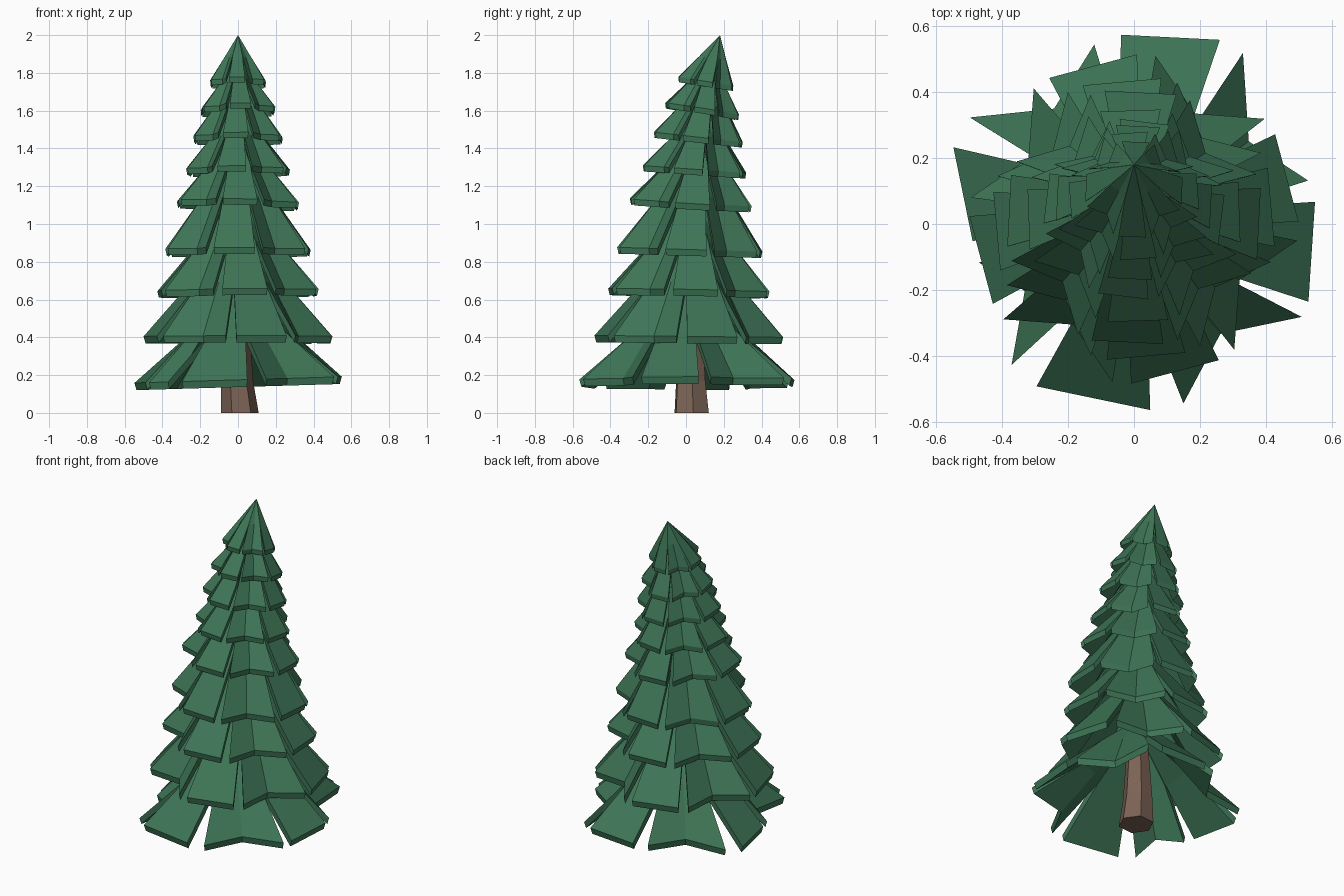
import bpy, bmesh, math
from mathutils import Vector, Matrix

if "Cube" in bpy.data.objects:
    bpy.data.objects.remove(bpy.data.objects["Cube"])


def material(name, rgb):
    m = bpy.data.materials.new(name)
    m.diffuse_color = (*rgb, 1)
    m.use_nodes = True
    m.node_tree.nodes["Principled BSDF"].inputs["Base Color"].default_value = m.diffuse_color
    return m


green = material("pine green", (0.048, 0.178, 0.093))
brown = material("bark brown", (0.2, 0.125, 0.09))


def finish(bm, name, mat):
    bmesh.ops.recalc_face_normals(bm, faces=bm.faces)
    me = bpy.data.meshes.new(name)
    bm.to_mesh(me)
    bm.free()
    me.materials.append(mat)
    ob = bpy.data.objects.new(name, me)
    bpy.context.collection.objects.link(ob)


def polar(r, deg):
    a = math.radians(deg)
    return Vector((r * math.cos(a), r * math.sin(a), 0))


def bough(bm, rim, full, apex, t, tilt, centre):
    """Thick bough: rim (angle, radius) points, widening to `full` angles halfway up to the apex."""
    n = len(rim)
    mean_r = (rim[0][1] + rim[-1][1]) / 2
    outer = [centre + tilt @ polar(r, a) for a, r in rim]
    base = (centre + apex) / 2
    half = [base + tilt @ polar(0.5 * (0.6 * r + 0.4 * (mean_r if n == 2 or i != 1 else 0.92 * mean_r)), f)
            for i, ((a, r), f) in enumerate(zip(rim, full))]
    down = Vector((0, 0, t))
    top = [[bm.verts.new(p) for p in row] for row in (outer, half)]
    low = [[bm.verts.new(centre + (p - centre) * 0.98 - down) for p in outer],
           [bm.verts.new(p - down * 1.3) for p in half]]
    a, b = bm.verts.new(apex), bm.verts.new(apex - down * 1.4)
    for i in range(n - 1):
        j = i + 1
        bm.faces.new((top[0][i], top[0][j], top[1][j], top[1][i]))
        bm.faces.new((top[1][i], top[1][j], a))
        bm.faces.new((low[0][j], low[0][i], low[1][i], low[1][j]))
        bm.faces.new((low[1][j], low[1][i], b))
        bm.faces.new((top[0][j], top[0][i], low[0][i], low[0][j]))
    for e in (0, n - 1):
        bm.faces.new((top[0][e], top[1][e], low[1][e], low[0][e]))
        bm.faces.new((top[1][e], a, b, low[1][e]))


# Tiers: rim z, tip radius, centre y, apex z, apex y, front angle, tilt x, tilt y
TIERS = [
    (0.175, 0.575, 0.000, 0.68, 0.02, -102, 0.00, -0.03),
    (0.405, 0.500, 0.015, 0.98, 0.03, -75, -0.01, 0.00),
    (0.650, 0.435, 0.015, 1.16, 0.04, -85, -0.02, -0.01),
    (0.865, 0.395, 0.020, 1.42, 0.07, -93, -0.03, 0.00),
    (1.115, 0.333, 0.025, 1.51, 0.08, -88, -0.06, 0.02),
    (1.290, 0.278, 0.045, 1.64, 0.10, -97, -0.07, 0.00),
    (1.460, 0.243, 0.065, 1.80, 0.13, -93, -0.11, 0.00),
    (1.610, 0.202, 0.085, 1.88, 0.14, -86, -0.16, -0.02),
    (1.755, 0.152, 0.105, 2.00, 0.18, -92, -0.16, 0.00),
]
# Bottom tier is irregular: end angles and radii of each flat and creased bough
FLATS = [(-121, 0.575, -85, 0.567), (-24, 0.58, 7, 0.554), (65, 0.617, 94, 0.576), (157, 0.596, 186, 0.493)]
CREASED = [(-74.6, 0.565, -29, 0.582), (14, 0.545, 57.5, 0.616), (102.5, 0.558, 147, 0.594), (194, 0.485, 229, 0.567)]

for n, (z, r, cy, az, ay, ang, tx, ty) in enumerate(TIERS, 1):
    bm = bmesh.new()
    tilt = Matrix.Rotation(tx, 3, 'X') @ Matrix.Rotation(ty, 3, 'Y')
    centre, apex = Vector((0, cy, z)), Vector((0, ay, az))
    t = 0.024 + 0.025 * r
    for k in range(4):
        d = ang + 90 * k
        # flat bough, then a bough creased inward along its middle
        f = (d - 16, r, d + 16, r)
        c = (d + 22.5, r, d + 67.5, r)
        if n == 1:
            f, c = FLATS[k], CREASED[k]
        bough(bm, [f[:2], f[2:]], [d - 20, d + 20], apex, t, tilt, centre)
        mid = ((c[0] + c[2]) / 2, 0.74 * (c[1] + c[3]) / 2)
        bough(bm, [c[:2], mid, c[2:]], [d + 20.5, d + 45, d + 69.5], apex, t, tilt, centre)
    finish(bm, f"bough_tier_{n}", green)

# Trunk: leaning six-sided loft
bm = bmesh.new()
rings = []
for x, y, z, r in [(0.01, 0.03, 0, 0.1), (-0.005, 0.025, 0.17, 0.085), (0, 0.03, 0.52, 0.06)]:
    rings.append([bm.verts.new(Vector((x, y, z)) + polar(r, 60 * i + 5)) for i in range(6)])
for lo, hi in zip(rings, rings[1:]):
    for i in range(6):
        j = (i + 1) % 6
        bm.faces.new((lo[i], lo[j], hi[j], hi[i]))
bm.faces.new(rings[0][::-1])
bm.faces.new(rings[-1])
finish(bm, "trunk", brown)
